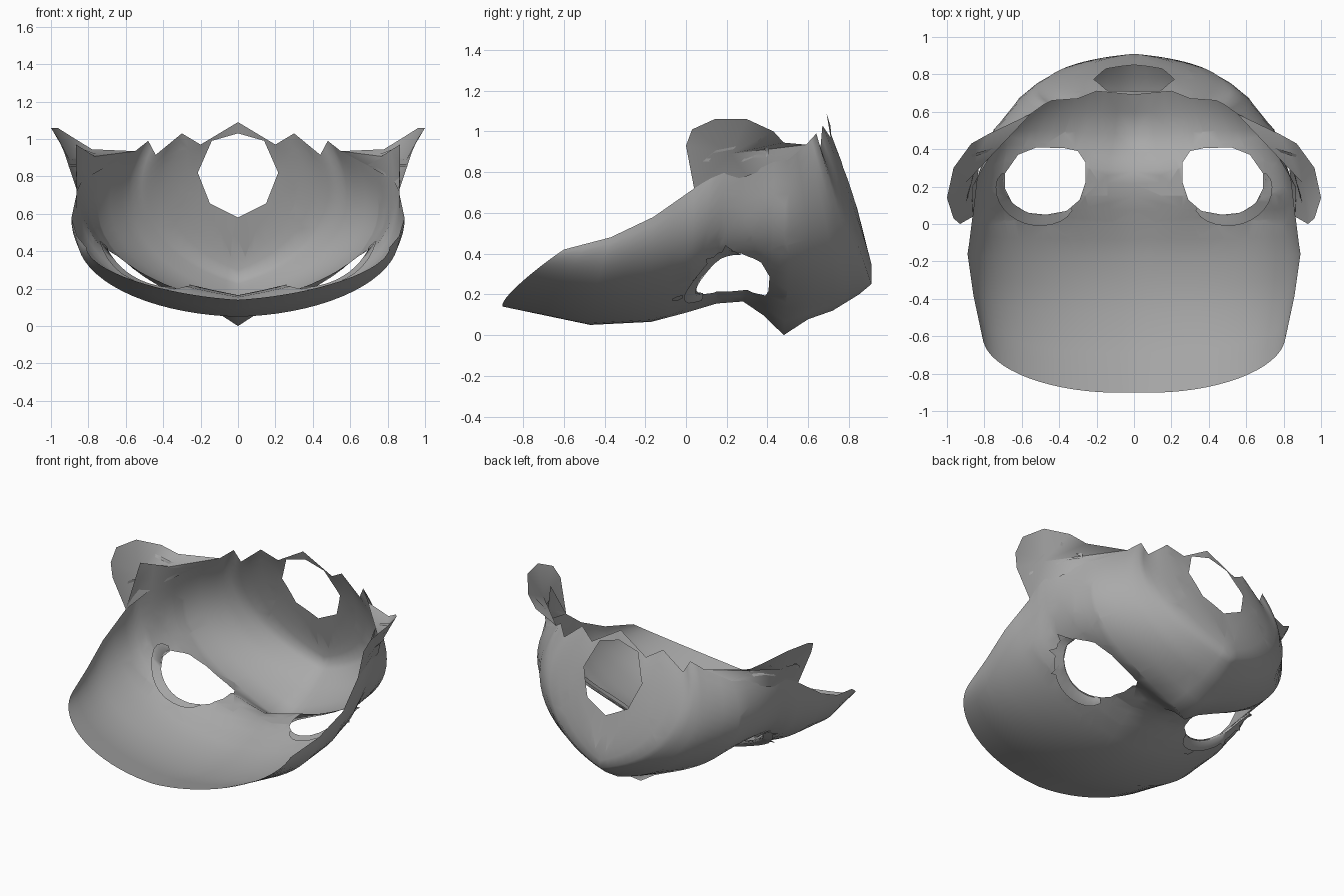
import bpy, bmesh, math
from mathutils import Vector
from mathutils.bvhtree import BVHTree

if "Cube" in bpy.data.objects:
    bpy.data.objects.remove(bpy.data.objects["Cube"])

grey = bpy.data.materials.new("plain grey")
grey.use_nodes = True
grey.diffuse_color = (.4, .4, .4, 1)
grey.node_tree.nodes["Principled BSDF"].inputs["Base Color"].default_value = (.4, .4, .4, 1)

COLUMNS = 18

# Half sections of the shell: centre (y, z), shoulder control, rim point, fullness
SECTIONS = [
    ((-.9, .14), (.8, -.94, .19), (.81, -.6, .42), .65),
    ((-.47, .05), (.88, -.5, .07), (.86, -.37, .48), .7),
    ((-.17, .065), (.91, -.18, .09), (.89, -.16, .58), .75),
    ((0, .11), (.91, .03, .22), (.86, .04, .72), 1.2),
    ((.15, .155), (.89, .15, .31), (.865, .2, .97), 1.6),
    ((.28, .165), (.91, .35, .34), (.77, .36, .91), 1.5),
    ((.48, .04), (.96, .52, .34), (.69, .5, .86), 1),
    ((.72, .12), (.88, .77, .35), (.55, .59, .935), .8),
    ((.85, .2), (.8, .81, .4), (.48, .64, .99), .75),
    ((.91, .25), (.68, .85, .45), (.44, .66, .915), .75),
    ((.91, .35), (.48, .86, .56), (.3, .67, 1.03), .75),
    ((.85, .58), (.25, .82, .75), (.2, .71, .97), .8),
    ((.69, 1.09), (.1, .7, 1.03), (.2, .71, .97), .8),
]


def arc(c, k, r, w, t):
    a, b, d = (1 - t) ** 2, 2 * w * t * (1 - t), t * t
    return (c * a + k * b + r * d) / (a + b + d)


def finish(bm, name):
    bmesh.ops.remove_doubles(bm, verts=bm.verts, dist=.0005)
    bmesh.ops.recalc_face_normals(bm, faces=bm.faces)
    mesh = bpy.data.meshes.new(name)
    bm.to_mesh(mesh)
    bm.free()
    mesh.materials.append(grey)
    ob = bpy.data.objects.new(name, mesh)
    bpy.context.collection.objects.link(ob)
    ob.modifiers.new("mirror", 'MIRROR').merge_threshold = .001
    bpy.ops.object.select_all(action='DESELECT')
    ob.select_set(True)
    bpy.context.view_layer.objects.active = ob
    bpy.ops.object.shade_smooth_by_angle(angle=math.radians(75))


def grid(bm, rows):
    vs = [[bm.verts.new(p) for p in row] for row in rows]
    for a, b in zip(vs, vs[1:]):
        for i in range(len(a) - 1):
            bm.faces.new((a[i], a[i + 1], b[i + 1], b[i]))


def cut_hole(bm, outline, along, region):
    """Cut a convex outline through the faces of a region and remove the inside."""
    pts = [Vector(p) for p in outline]
    mid = sum(pts, Vector()) / len(pts)
    planes = []
    for p, q in zip(pts, pts[1:] + pts[:1]):
        n = (q - p).cross(along).normalized()
        planes.append((p, n if n.dot(p - mid) > 0 else -n))
    for p, n in planes:
        faces = [f for f in bm.faces if region(f.calc_center_median())]
        geom = set(faces)
        for f in faces:
            geom.update(f.edges)
            geom.update(f.verts)
        bmesh.ops.bisect_plane(bm, geom=list(geom), plane_co=p, plane_no=n, dist=1e-5)
    inside = []
    for f in bm.faces:
        c = f.calc_center_median()
        if region(c) and all((c - p).dot(n) < 0 for p, n in planes):
            inside.append(f)
    bmesh.ops.delete(bm, geom=inside, context='FACES')


# Face shell, with a small pointed nose
rows = []
for c, k, r, w in SECTIONS:
    row = [arc(Vector((0, *c)), Vector(k), Vector(r), w, i / COLUMNS) for i in range(COLUMNS + 1)]
    if rows:
        rows.append([(a + b) / 2 for a, b in zip(rows[-1], row)])
    rows.append(row)
for row in rows:
    for p in row:
        if p.z < .4:
            p.z -= .04 * math.exp(-(p.x / .08) ** 2 - ((p.y - .48) / .07) ** 2)
shell = bmesh.new()
grid(shell, rows)
tree = BVHTree.FromBMesh(shell)


def on_shell(x, y, lift=0):
    hit = tree.ray_cast(Vector((x, y, -1)), Vector((0, 0, 1)))[0]
    return Vector((x, y, (hit.z if hit else .4) + lift))


# Eye and mouth openings
EYE = [(.69, .27), (.69, .19), (.65, .11), (.57, .06), (.47, .05), (.36, .07), (.29, .13),
       (.26, .22), (.26, .33), (.3, .39), (.37, .405), (.52, .41), (.62, .37)]
MOUTH = [(0, 1.03), (.14, .99), (.215, .82), (.15, .655), (0, .58)]
cut_hole(shell, [(x, y, 0) for x, y in EYE], Vector((0, 0, 1)),
         lambda c: c.z < .65 and .15 < c.x < .8 and -.05 < c.y < .52)
cut_hole(shell, [(x, 0, z) for x, z in MOUTH], Vector((0, 1, 0)),
         lambda c: c.y > .6 and c.z > .4 and c.x < .35)
finish(shell, "face_shell")

# Upper eyelid: a folded band around the front of each eye
lid = bmesh.new()
bands = []
for i in range(15):
    u = i / 14
    a = math.radians(12 - 140 * u)
    w = .012 + .05 * math.sin(math.pi * u) ** .6
    d = Vector((math.cos(a), math.sin(a)))
    e = Vector((.475, .23)) + Vector((d.x * .225, d.y * .185))
    o = e + d * w
    bands.append([on_shell(o.x, o.y, .014), on_shell(e.x, e.y, .008),
                  on_shell(e.x, e.y, -.012), on_shell(o.x, o.y, -.025)])
grid(lid, bands)
finish(lid, "eyelid")

# Lashes: three pointed blades at the outer corner
lash = bmesh.new()
for deg, size in ((-8, .05), (-28, .07), (-48, .06)):
    d = Vector((math.cos(math.radians(deg)), math.sin(math.radians(deg))))
    side = Vector((-d.y, d.x)) * .03
    e = Vector((.475 + d.x * .25, .23 + d.y * .21))
    tip = e + d * size
    corners = [on_shell(*(e + side), -.015), on_shell(*(e - side), -.015), on_shell(*tip, -.04)]
    lash.faces.new([lash.verts.new(p) for p in corners])
finish(lash, "lashes")

# Freckle beside each eye
spot = bmesh.new()
spot.faces.new([spot.verts.new(on_shell(.47 + .035 * math.cos(a), -.04 + .03 * math.sin(a), -.006))
                for a in (i * math.pi / 3 for i in range(6))])
finish(spot, "freckle")

# Ears: cupped fans growing out of the shell rim
EAR = [(.86, .04, .72), (.93, 0, .93), (.965, .03, 1.01), (1, .14, 1.06), (.965, .3, 1.06),
       (.87, .43, 1), (.78, .48, .945), (.55, .59, .935), (.69, .5, .86), (.83, .3, .78)]
ear = bmesh.new()
hub = ear.verts.new((.9, .22, .89))
ring = [ear.verts.new(p) for p in EAR]
for a, b in zip(ring, ring[1:] + ring[:1]):
    ear.faces.new((hub, a, b))
ear_tree = BVHTree.FromBMesh(ear)
finish(ear, "ear")

# Inner ear fold: a narrow band lying on the ear
FOLD = [(.24, .92), (.14, .9), (.09, .86), (.29, .86), (.34, .88), (.4, .88), (.4, .91), (.36, .96)]
fold = bmesh.new()
bands = []
for y, z in FOLD:
    pair = []
    for shift in (-.007, .007):
        hit = ear_tree.ray_cast(Vector((2, y + shift, z + shift)), Vector((-1, 0, 0)))[0]
        pair.append(hit + Vector((.006, 0, 0)))
    bands.append(pair)
grid(fold, bands)
finish(fold, "ear_fold")
